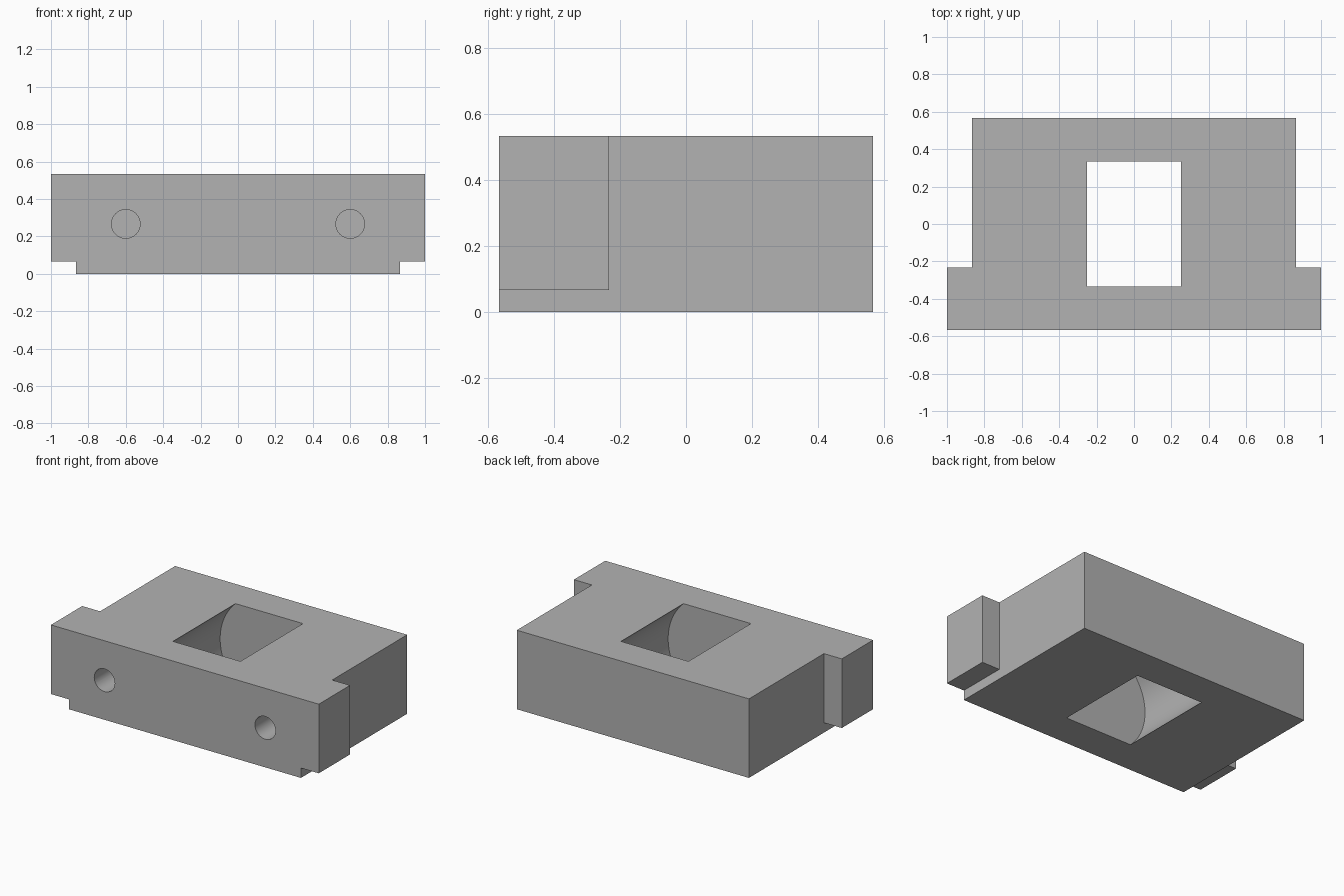
import bpy, bmesh, math
from mathutils import Matrix, Vector

cube = bpy.data.objects.get("Cube")
if cube:
    bpy.data.objects.remove(cube, do_unlink=True)

UNIT = 1 / 15          # one design step; the block is 30 steps wide
HEIGHT = 8 * UNIT
MID = HEIGHT / 2

grey = bpy.data.materials.new("plain_grey")
grey.use_nodes = True
colour = (0.448, 0.448, 0.448, 1)
grey.diffuse_color = colour
grey.node_tree.nodes["Principled BSDF"].inputs["Base Color"].default_value = colour


def add_object(name, bm):
    bmesh.ops.recalc_face_normals(bm, faces=bm.faces)
    mesh = bpy.data.meshes.new(name)
    bm.to_mesh(mesh)
    bm.free()
    mesh.materials.append(grey)
    obj = bpy.data.objects.new(name, mesh)
    bpy.context.collection.objects.link(obj)
    return obj


def box(name, low, high):
    low, high = Vector(low), Vector(high)
    bm = bmesh.new()
    bmesh.ops.create_cube(bm, size=1, matrix=Matrix.Translation((low + high) / 2)
                          @ Matrix.Diagonal((high - low).to_4d()))
    return add_object(name, bm)


def y_cylinder(name, x, radius, y0, y1, sides):
    bm = bmesh.new()
    place = Matrix.Translation((x, (y0 + y1) / 2, MID)) @ Matrix.Rotation(math.pi / 2, 4, "X")
    bmesh.ops.create_cone(bm, cap_ends=True, segments=sides, radius1=radius,
                          radius2=radius, depth=y1 - y0, matrix=place)
    return add_object(name, bm)


# Block with front side ears, extruded from its plan outline
front, back, ear_back = -8.5 * UNIT, 8.5 * UNIT, -3.5 * UNIT
side = 13 * UNIT
right_half = [(1, front), (1, ear_back), (side, ear_back), (side, back)]
outline = right_half + [(-x, y) for x, y in reversed(right_half)]
bm = bmesh.new()
face = bm.faces.new([bm.verts.new((x, y, 0)) for x, y in outline])
top = bmesh.ops.extrude_face_region(bm, geom=[face])["geom"]
bmesh.ops.translate(bm, vec=(0, 0, HEIGHT),
                    verts=[v for v in top if isinstance(v, bmesh.types.BMVert)])
block = add_object("mounting_block", bm)

# Round chamber that breaks through the top and bottom
cutters = [y_cylinder("chamber_cutter", 0, 5.5 * UNIT, -5 * UNIT, 5 * UNIT, 128)]

# Blind screw holes and the steps under the ears, on both sides
for s in (-1, 1):
    cutters.append(y_cylinder("screw_hole_cutter", s * 9 * UNIT, 1.15 * UNIT,
                              front - UNIT, front + 10 * UNIT, 48))
    xs = sorted((s * side, s * 1.1))
    cutters.append(box("ear_step_cutter", (xs[0], front - UNIT, -UNIT),
                       (xs[1], ear_back + UNIT, UNIT)))

bpy.ops.object.select_all(action="DESELECT")
bpy.context.view_layer.objects.active = block
block.select_set(True)
for cutter in cutters:
    cutter.hide_render = True
    cut = block.modifiers.new(cutter.name, "BOOLEAN")
    cut.operation, cut.solver, cut.object = "DIFFERENCE", "EXACT", cutter
    bpy.ops.object.modifier_apply(modifier=cut.name)
    bpy.data.objects.remove(cutter, do_unlink=True)

bpy.ops.object.shade_smooth_by_angle(angle=math.radians(30))
